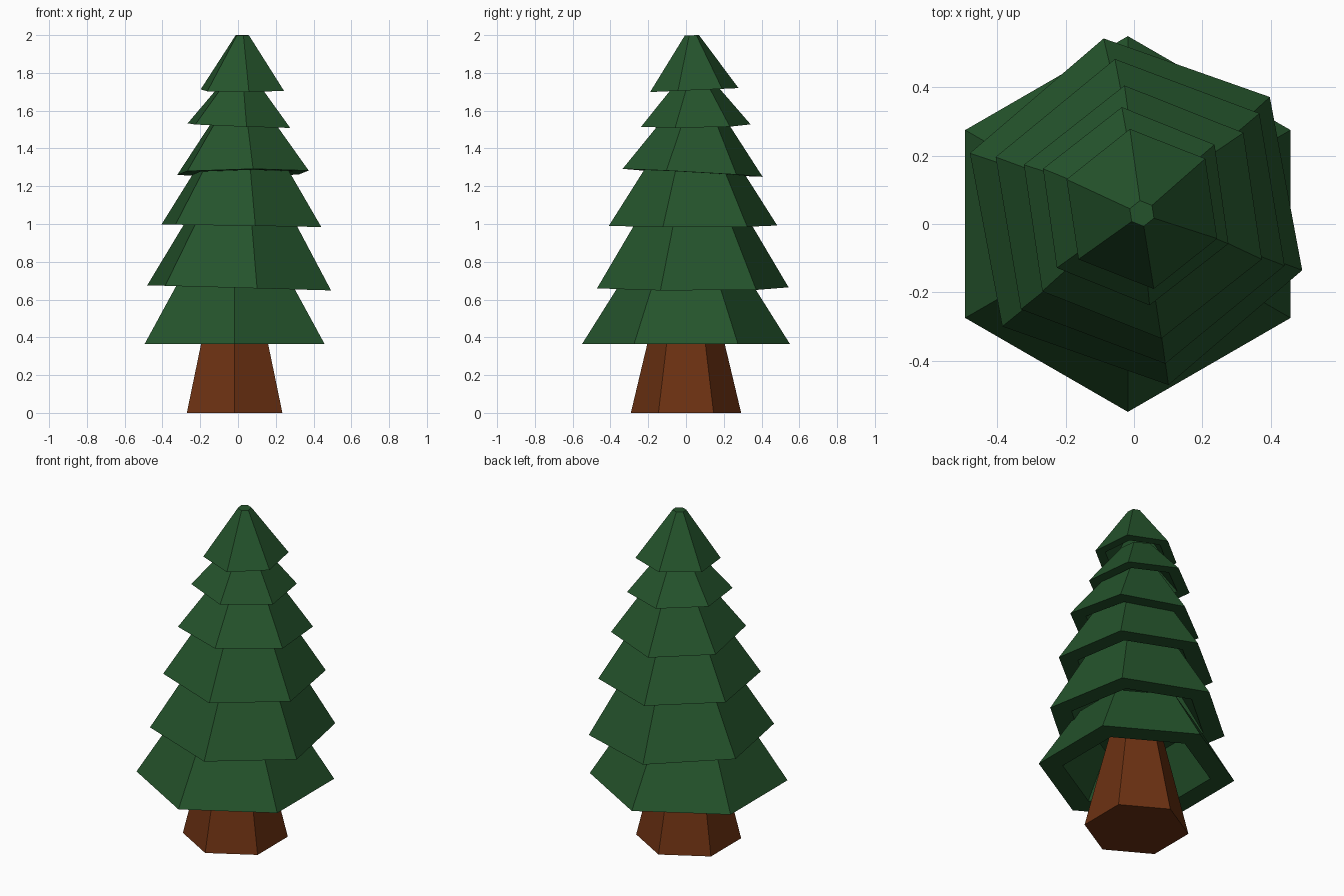
import bpy, bmesh, math

if "Cube" in bpy.data.objects:
    bpy.data.objects.remove(bpy.data.objects["Cube"])


def material(name, rgb):
    m = bpy.data.materials.new(name)
    m.diffuse_color = (*rgb, 1)
    m.use_nodes = True
    m.node_tree.nodes["Principled BSDF"].inputs["Base Color"].default_value = m.diffuse_color
    return m


GREEN = material("needles", (0.018, 0.088, 0.025))
BROWN = material("bark", (0.15, 0.031, 0.006))


def stacked_hexagons(name, rings, turn, mat):
    """Join hexagon rings (radius, height) in order and cap both ends."""
    bm = bmesh.new()
    loops = []
    for r, z in rings:
        loops.append([bm.verts.new((r * math.cos(math.radians(30 + turn + 60 * i)),
                                    r * math.sin(math.radians(30 + turn + 60 * i)), z))
                      for i in range(6)])
    for a, b in zip(loops, loops[1:]):
        for i in range(6):
            j = (i + 1) % 6
            bm.faces.new((a[i], a[j], b[j], b[i]))
    bm.faces.new(loops[0])
    bm.faces.new(loops[-1])
    bmesh.ops.recalc_face_normals(bm, faces=bm.faces)
    mesh = bpy.data.meshes.new(name)
    bm.to_mesh(mesh)
    bm.free()
    mesh.materials.append(mat)
    obj = bpy.data.objects.new(name, mesh)
    bpy.context.collection.objects.link(obj)
    return obj


# Tapered trunk, running up inside the lowest tier
trunk = stacked_hexagons("trunk", [(0.292, 0), (0.205, 0.365), (0.155, 0.57)], 0, BROWN)
trunk.location.x = -0.018

# Branch tiers: x, y, z, radius, top radius, height, turn, slope along x, slope along y
TIERS = [
    (-0.018, 0.000, 0.365, 0.550, 0.330, 0.35, 0.0, 0.0, 0.0),
    (0.006, 0.036, 0.662, 0.516, 0.285, 0.385, 10.6, -0.028, 0.0),
    (0.018, 0.037, 0.991, 0.452, 0.240, 0.33, 9.4, -0.016, 0.0),
    (0.026, 0.035, 1.271, 0.375, 0.155, 0.30, 8.3, 0.012, -0.055),
    (0.005, 0.052, 1.521, 0.293, 0.095, 0.235, 8.0, -0.038, 0.017),
    (0.023, 0.044, 1.709, 0.237, 0.038, 0.290, 8.5, 0.0, 0.045),
]

for n, (x, y, z, r, top, h, turn, sx, sy) in enumerate(TIERS, 1):
    # Recess under the tier, flat rim, sloping outside, flat top
    inner = 0.755 * r
    rings = [(inner - (r - top) * 0.7, h * 0.7), (inner, 0), (r, 0), (top, h)]
    tier = stacked_hexagons(f"branch_tier_{n}", rings, turn, GREEN)
    tier.location = (x, y, z)
    tier.rotation_euler = (sy, -sx, 0)
